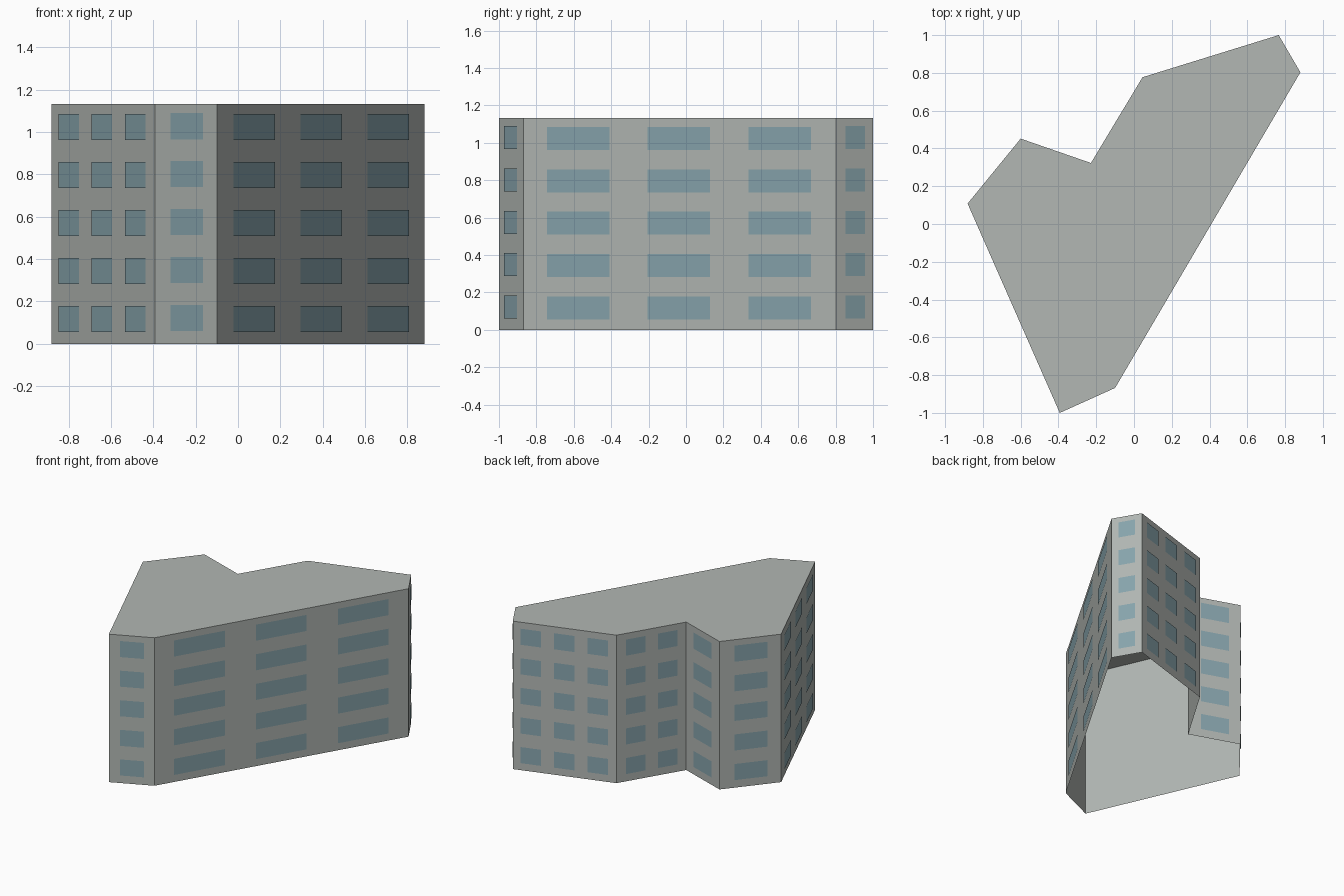
import bpy, bmesh
from mathutils import Vector

if "Cube" in bpy.data.objects:
    bpy.data.objects.remove(bpy.data.objects["Cube"])

HEIGHT, FLOORS = 1.132, 5
STOREY = HEIGHT / FLOORS

# Footprint corners, counter-clockwise, with the window columns of the wall starting there
FOOTPRINT = [
    (-0.393, -1.0, 1), (-0.10, -0.868, 3), (0.881, 0.803, 1), (0.766, 1.0, 3),
    (0.045, 0.777, 2), (-0.228, 0.323, 1), (-0.60, 0.452, 1), (-0.881, 0.108, 3),
]
# Window centres along the wall and window width (fractions), sill height
LAYOUT = {
    1: ([0.508], 0.53, 0.06),
    2: ([0.275, 0.73], 0.28, 0.058),
    3: ([0.176, 0.498, 0.821], 0.20, 0.056),
}
WINDOW_HEIGHT = 0.123
WINDOW_OFFSET = 0.005   # panes sit just proud of the wall


def make_object(name, bm, color_name, color):
    mesh = bpy.data.meshes.new(name)
    bm.to_mesh(mesh)
    bm.free()
    m = bpy.data.materials.new(color_name)
    m.diffuse_color = (*color, 1.0)
    m.use_nodes = True
    m.node_tree.nodes["Principled BSDF"].inputs["Base Color"].default_value = m.diffuse_color
    mesh.materials.append(m)
    bpy.context.collection.objects.link(bpy.data.objects.new(name, mesh))


def add_panel(bm, a, b, z0, z1):
    """Upright rectangle from a to b, facing outward."""
    bm.faces.new([bm.verts.new((p.x, p.y, z))
                  for p, z in ((a, z0), (b, z0), (b, z1), (a, z1))])


shell, panes = bmesh.new(), bmesh.new()
for k, (x, y, columns) in enumerate(FOOTPRINT):
    nx, ny, _ = FOOTPRINT[(k + 1) % len(FOOTPRINT)]
    a, b = Vector((x, y)), Vector((nx, ny))
    add_panel(shell, a, b, 0, HEIGHT)

    # Window panes in a grid on this wall
    d = b - a
    out = Vector((d.y, -d.x)).normalized() * WINDOW_OFFSET
    centres, width, sill = LAYOUT[columns]
    for c in centres:
        left = a + d * (c - width / 2) + out
        right = a + d * (c + width / 2) + out
        for floor in range(FLOORS):
            z = floor * STOREY + sill
            add_panel(panes, left, right, z, z + WINDOW_HEIGHT)

# Flat roof; the shell is open underneath
shell.faces.new([shell.verts.new((x, y, HEIGHT)) for x, y, _ in FOOTPRINT])
bmesh.ops.remove_doubles(shell, verts=shell.verts, dist=1e-5)

make_object("building_shell", shell, "grey concrete", (0.445, 0.475, 0.453))
make_object("windows", panes, "blue window glass", (0.246, 0.376, 0.418))
